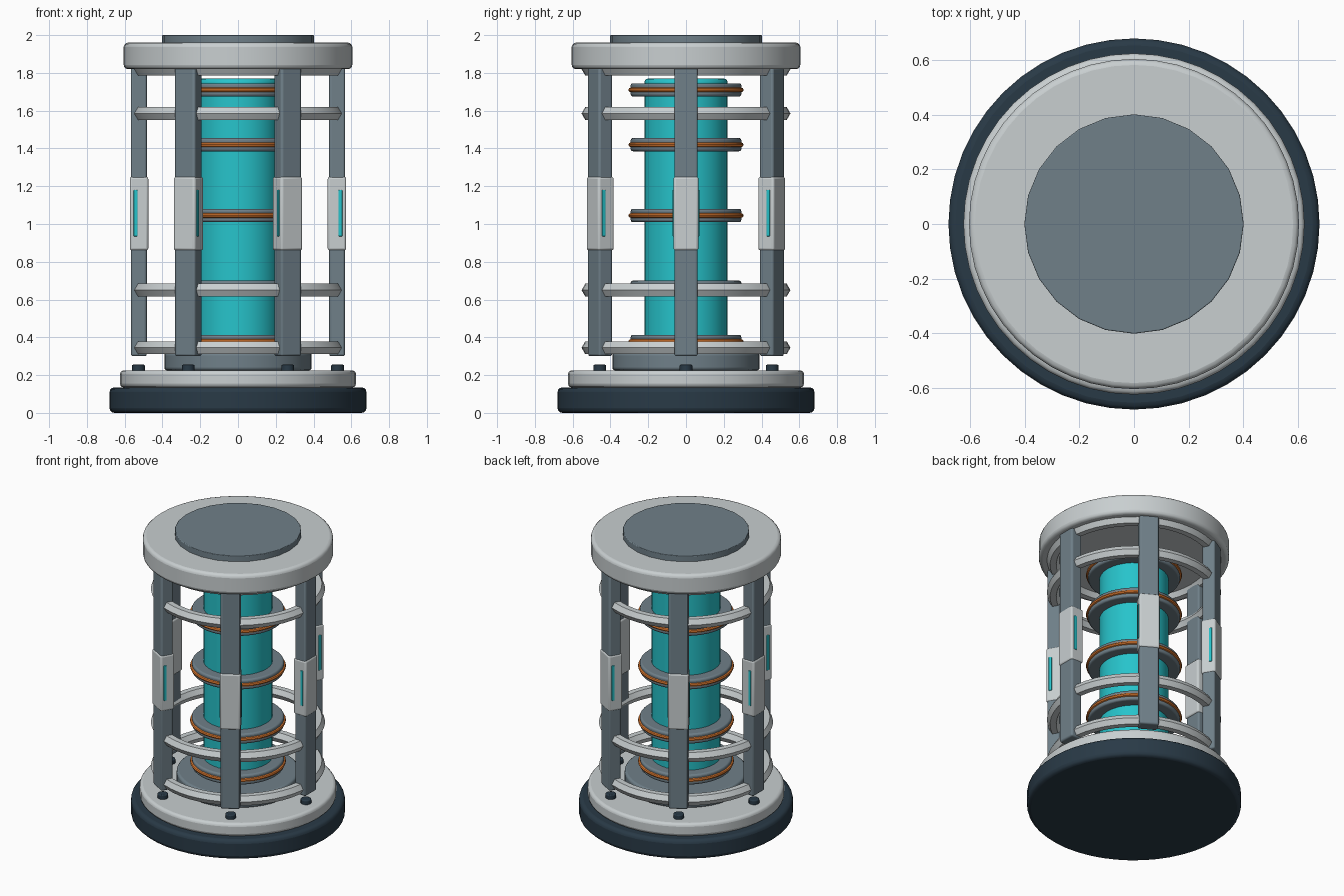
import bpy, math

if "Cube" in bpy.data.objects:
    bpy.data.objects.remove(bpy.data.objects["Cube"])

def mat(name, col):
    m = bpy.data.materials.new(name)
    m.diffuse_color = (*col, 1)
    m.use_nodes = True
    m.node_tree.nodes["Principled BSDF"].inputs["Base Color"].default_value = m.diffuse_color
    return m

DARK = mat("dark", (0.022, 0.042, 0.062))
SLATE = mat("slate", (0.16, 0.215, 0.25))
PALE = mat("pale", (0.58, 0.62, 0.63))
TEAL = mat("teal", (0.02, 0.55, 0.60))
ORANGE = mat("orange", (0.75, 0.2, 0.03))

def finish(name, m, bevel=0):
    o = bpy.context.object
    o.name = name
    o.data.materials.append(m)
    if bevel:
        b = o.modifiers.new("Bevel", 'BEVEL')
        b.width, b.segments, b.limit_method = bevel, 3, 'ANGLE'
        b.angle_limit = math.radians(40)
    bpy.ops.object.shade_smooth_by_angle(angle=math.radians(35))
    return o

def disc(name, r, z0, z1, m, bevel=0, sides=48, xy=(0, 0)):
    bpy.ops.mesh.primitive_cylinder_add(vertices=sides, radius=r, depth=z1 - z0,
                                        location=(*xy, (z0 + z1) / 2))
    return finish(name, m, bevel)

def ring(name, major, minor, z, m, sides=8, segs=48):
    bpy.ops.mesh.primitive_torus_add(major_radius=major, minor_radius=minor, location=(0, 0, z),
                                     major_segments=segs, minor_segments=sides)
    o = finish(name, m)
    bpy.ops.object.shade_smooth_by_angle(angle=math.radians(65))
    return o

def box(name, a, radial, tangent, size, z0, z1, m, bevel=0):
    # box placed in polar coordinates around the central axis
    x = radial * math.cos(a) - tangent * math.sin(a)
    y = radial * math.sin(a) + tangent * math.cos(a)
    bpy.ops.mesh.primitive_cube_add(size=1, location=(x, y, (z0 + z1) / 2), rotation=(0, 0, a))
    o = bpy.context.object
    o.scale = (*size, z1 - z0)
    bpy.ops.object.transform_apply(location=False, rotation=False, scale=True)
    return finish(name, m, bevel)

# stacked base and cap
disc("base_foot", 0.68, 0.0, 0.135, DARK, 0.025)
disc("base_plate", 0.625, 0.135, 0.225, PALE, 0.02)
disc("core_socket", 0.39, 0.225, 0.32, SLATE, 0.015)
disc("cap", 0.605, 1.82, 1.96, PALE, 0.022)
disc("cap_lid", 0.402, 1.95, 2.0, SLATE, 0.004, 24)

# glowing core with collars and thin bands
disc("core", 0.22, 0.30, 1.77, TEAL, 0.02, 32)
for i, z in enumerate((0.378, 0.665, 1.045, 1.42, 1.71)):
    disc(f"core_collar_{i}", 0.293, z - 0.035, z + 0.035, SLATE, 0.012, 40)
    ring(f"core_band_{i}", 0.293, 0.012, z, ORANGE, 8, 40)

# cage hoops
for i, z in enumerate((0.345, 0.65, 1.585, 1.82)):
    ring(f"cage_hoop_{i}", 0.514, 0.039, z, PALE, 6)

# six posts, each with a sleeve, side light strips and a bolt
for i in range(6):
    a = i * math.pi / 3
    box(f"post_{i}", a, 0.525, 0, (0.084, 0.124), 0.30, 1.83, SLATE, 0.012)
    box(f"post_sleeve_{i}", a, 0.524, 0, (0.098, 0.132), 0.86, 1.25, PALE, 0.012)
    for s in (-1, 1):
        box(f"light_strip_{i}_{s}", a, 0.542, s * 0.065, (0.02, 0.012), 0.935, 1.18, TEAL, 0.003)
    disc(f"bolt_{i}", 0.034, 0.215, 0.255, DARK, 0.006, 12,
         (0.527 * math.cos(a), 0.527 * math.sin(a)))
